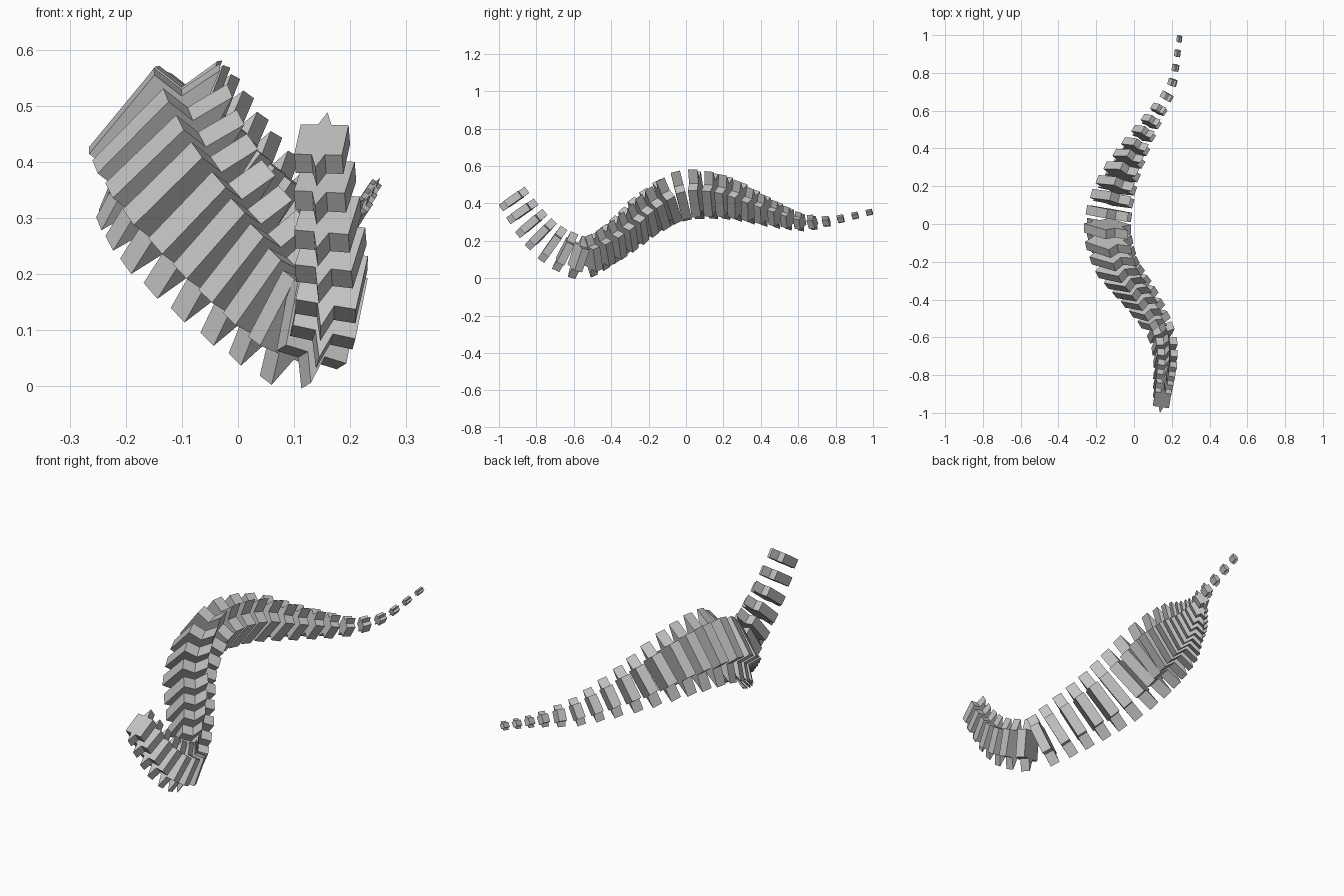
import bpy, bmesh
from math import sin, cos
from mathutils import Vector, Matrix

cube = bpy.data.objects.get("Cube")
if cube:
    bpy.data.objects.remove(cube, do_unlink=True)

PLATES = 30

# Backbone: x, y, z, spike radius, sideways lean
SPINE = [Vector(p) for p in (
    (.15, -.92, .423, .086, .02),
    (.16, -.83, .295, .098, .08),
    (.167, -.73, .193, .108, .15),
    (.157, -.62, .13, .116, .24),
    (.12, -.53, .112, .122, .36),
    (.04, -.4, .184, .138, .54),
    (-.035, -.3, .262, .15, .62),
    (-.1, -.2, .345, .163, .66),
    (-.14, -.02, .44, .172, .66),
    (-.095, .2, .435, .149, .67),
    (.003, .4, .368, .106, .66),
    (.127, .6, .305, .061, .62),
    (.185, .7, .3, .043, .6),
    (.215, .8, .312, .028, .6),
    (.24, .98, .352, .02, .6))]

# Half of the plate outline, in units of spike radius: corner, notch, spike, notch, corner
HALF = [(.5, .54), (.14, .54), (0, 1), (-.14, .54), (-.5, .54)]
OUTLINE = HALF + [(-x, -y) for x, y in HALF]


def smooth_path(points, steps=40):
    """Catmull-Rom samples through all the points."""
    pts = [points[0] * 2 - points[1]] + points + [points[-1] * 2 - points[-2]]
    out = []
    for a, b, c, d in zip(pts, pts[1:], pts[2:], pts[3:]):
        for i in range(steps):
            t = i / steps
            out.append((b * 2 + (c - a) * t + (a * 2 - b * 5 + c * 4 - d) * t ** 2
                        + (b * 3 - a - c * 3 + d) * t ** 3) * .5)
    return out + [points[-1]]


def evenly_spaced(samples, count):
    """Pick samples at equal distances, each with its direction."""
    lengths = [0]
    for a, b in zip(samples, samples[1:]):
        lengths.append(lengths[-1] + (b.xyz - a.xyz).length)
    picked = []
    for k in range(count):
        target = lengths[-1] * k / (count - 1)
        i = min(range(len(samples)), key=lambda j: abs(lengths[j] - target))
        before, after = samples[max(i - 4, 0)], samples[min(i + 4, len(samples) - 1)]
        picked.append((samples[i], (after.xyz - before.xyz).normalized()))
    return picked


def make_plate(name, sample, along, material):
    """Extrude the spiked outline into a plate square to the backbone."""
    radius, lean = sample[3], sample[4]
    thick = .031 + .115 * radius
    up = Vector((sin(lean), 0, cos(lean)))
    up = (up - along * up.dot(along)).normalized()
    side = up.cross(along)
    frame = Matrix((side, up, along)).transposed().to_4x4()
    frame.translation = sample.xyz

    bm = bmesh.new()
    face = bm.faces.new([bm.verts.new((x * radius, y * radius, -thick / 2))
                         for x, y in OUTLINE])
    extruded = bmesh.ops.extrude_face_region(bm, geom=[face], use_keep_orig=True)
    moved = [v for v in extruded["geom"] if isinstance(v, bmesh.types.BMVert)]
    bmesh.ops.translate(bm, verts=moved, vec=(0, 0, thick))
    bmesh.ops.recalc_face_normals(bm, faces=bm.faces)
    mesh = bpy.data.meshes.new(name)
    bm.to_mesh(mesh)
    bm.free()
    mesh.materials.append(material)
    plate = bpy.data.objects.new(name, mesh)
    plate.matrix_world = frame
    bpy.context.collection.objects.link(plate)


# Plain grey material
grey = bpy.data.materials.new("plain_grey")
grey.use_nodes = True
colour = (.55, .55, .55, 1)
grey.diffuse_color = colour
grey.node_tree.nodes["Principled BSDF"].inputs["Base Color"].default_value = colour

# Row of vertebrae from head to tail
for n, (sample, along) in enumerate(evenly_spaced(smooth_path(SPINE), PLATES)):
    make_plate(f"vertebra_{n + 1:02d}", sample, along, grey)
